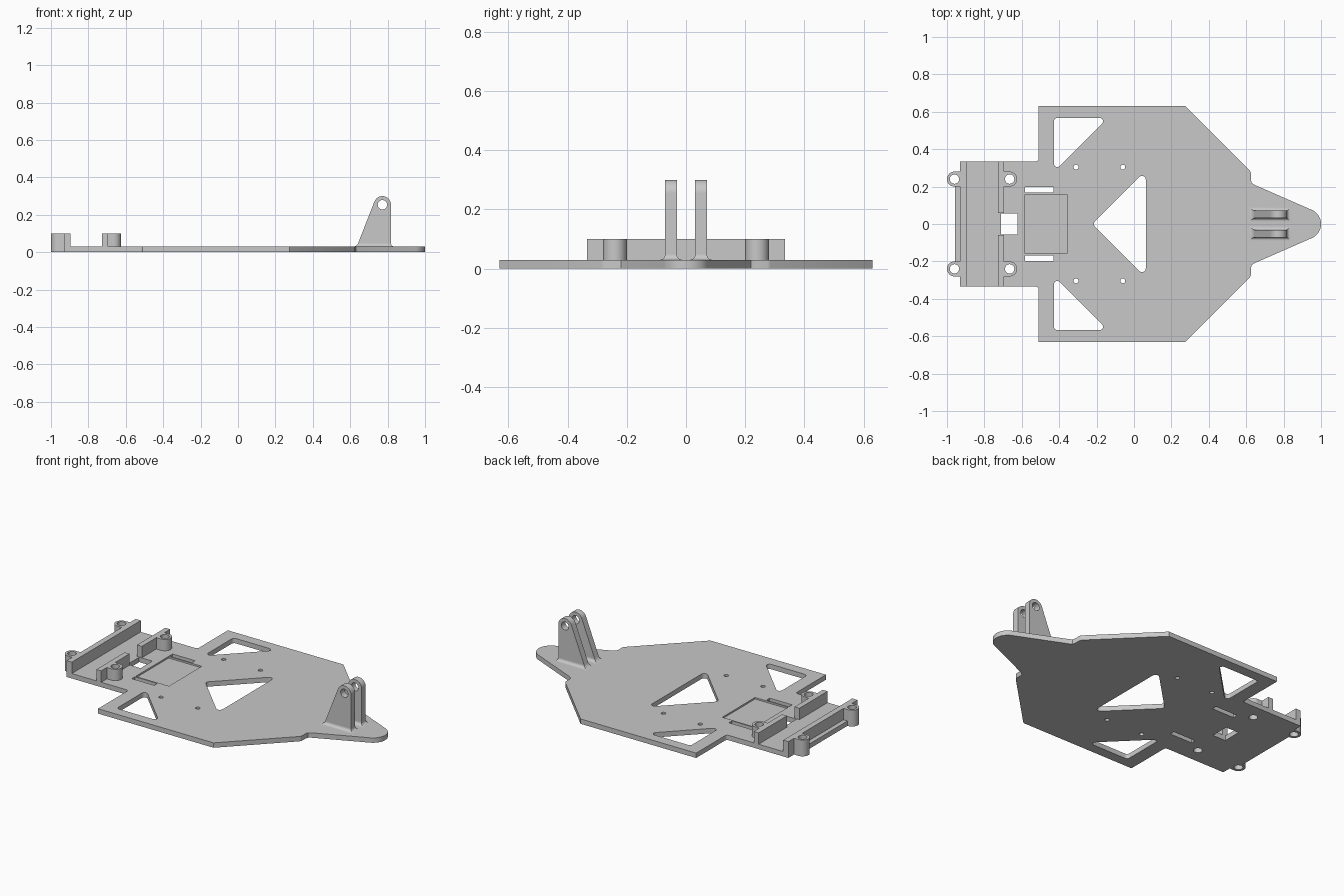
import bpy, bmesh
from math import sin, cos, pi, atan2, asin, hypot
from mathutils import Vector

cube = bpy.data.objects.get("Cube")
if cube:
    bpy.data.objects.remove(cube, do_unlink=True)

grey = bpy.data.materials.new("light grey")
grey.use_nodes = True
colour = (0.58, 0.58, 0.58, 1)
grey.diffuse_color = colour
grey.node_tree.nodes["Principled BSDF"].inputs["Base Color"].default_value = colour

T, WALL = 0.03, 0.1      # plate thickness, wall top


def arc(cx, cy, r, a0, a1, n=12):
    return [(cx + r * cos(a0 + (a1 - a0) * i / n),
             cy + r * sin(a0 + (a1 - a0) * i / n)) for i in range(n + 1)]


def circle(cx, cy, r, n=32):
    return arc(cx, cy, r, 0, 2 * pi, n)[:-1]


def rect(x0, x1, y0, y1):
    return [(x0, y0), (x1, y0), (x1, y1), (x0, y1)]


def flip(points):
    return [(x, -y) for x, y in reversed(points)]


def rounded(points, r, n=6):
    """Round every corner of a polygon with tangent curves of radius r."""
    out = []
    for i, p in enumerate(points):
        p = Vector(p)
        a = (Vector(points[i - 1]) - p).normalized()
        b = (Vector(points[(i + 1) % len(points)]) - p).normalized()
        half = a.angle(b) / 2
        mid = (a + b).normalized()
        centre = p + mid * (r / sin(half))
        start = p + a * (r * cos(half) / sin(half)) - centre
        end = p + b * (r * cos(half) / sin(half)) - centre
        a0 = atan2(start.y, start.x)
        sweep = (atan2(end.y, end.x) - a0 + pi) % (2 * pi) - pi
        out += arc(centre.x, centre.y, r, a0, a0 + sweep, n)
    return out


def add_prism(bm, points, lo, hi, upright=False):
    """Extrude an xy profile along z, or an xz profile along y."""
    def place(p, h):
        return (p[0], h, p[1]) if upright else (p[0], p[1], h)
    low = [bm.verts.new(place(p, lo)) for p in points]
    high = [bm.verts.new(place(p, hi)) for p in points]
    bm.faces.new(low[::-1])
    bm.faces.new(high)
    for i in range(len(points)):
        bm.faces.new((low[i - 1], low[i], high[i], high[i - 1]))


def finish(name, bm):
    bmesh.ops.recalc_face_normals(bm, faces=bm.faces)
    mesh = bpy.data.meshes.new(name)
    bm.to_mesh(mesh)
    bm.free()
    mesh.materials.append(grey)
    ob = bpy.data.objects.new(name, mesh)
    bpy.context.collection.objects.link(ob)
    return ob


def make(name, prisms):
    bm = bmesh.new()
    for p in prisms:
        add_prism(bm, *p)
    return finish(name, bm)


def cut(ob, prisms):
    cutter = make("cutter", prisms)
    cutter.hide_render = True
    mod = ob.modifiers.new("cut", 'BOOLEAN')
    mod.operation, mod.solver, mod.object = 'DIFFERENCE', 'EXACT', cutter
    bpy.context.view_layer.objects.active = ob
    bpy.ops.object.modifier_apply(modifier=mod.name)
    bpy.data.objects.remove(cutter, do_unlink=True)


def smooth(ob):
    bpy.ops.object.select_all(action='DESELECT')
    ob.select_set(True)
    bpy.context.view_layer.objects.active = ob
    bpy.ops.object.shade_smooth_by_angle(angle=0.5)


# Chassis plate: half outline from the rear ledge to the nose, then mirrored
half = [(-0.957, 0.2), (-0.93, 0.2), (-0.93, 0.335)]
half += arc(-0.525, 0.35, 0.015, -pi / 2, 0, 5)
half += [(-0.51, 0.63), (0.275, 0.63), (0.62, 0.285), (0.625, 0.275)]
half += [(0.625, 0.235), (0.63, 0.219), (0.645, 0.209)]
half += arc(0.918, 0, 0.082, 1.157, 0, 10)
plate = make("chassis_plate", [(half + flip(half)[1:], 0, T)])

# Openings through the plate, and the shallow tray
side_window = rounded([(-0.428, 0.567), (-0.428, 0.279), (-0.14, 0.567)], 0.018)
centre_window = rounded([(-0.223, 0), (0.063, -0.286), (0.063, 0.286)], 0.02)
slot = rect(-0.583, -0.43, 0.168, 0.198)
openings = [side_window, slot, circle(-0.31, 0.304, 0.013),
            circle(-0.06, 0.304, 0.013), circle(-0.665, 0.24, 0.025)]
openings += [flip(p) for p in openings]
openings += [centre_window, rect(-0.711, -0.622, -0.057, 0.057)]
cut(plate, [(p, -0.1, 0.2) for p in openings])
cut(plate, [(rect(-0.583, -0.358, -0.159, 0.159), T - 0.01, 0.2)])
smooth(plate)

# Tray walls
make("rear_wall", [(rect(-0.93, -0.895, -0.335, 0.335), T, WALL)])
for side, s in (("left", 1), ("right", -1)):
    y0, y1 = sorted((s * 0.06, s * 0.335))
    make(side + "_front_wall", [(rect(-0.728, -0.695, y0, y1), T, WALL)])

    # Screw bosses with rounded ends, drilled through
    y = s * 0.24
    rear = arc(-0.96, y, 0.04, pi / 2, 3 * pi / 2, 16) + [(-0.93, y - 0.04), (-0.93, y + 0.04)]
    front = arc(-0.665, y, 0.04, -pi / 2, pi / 2, 16) + [(-0.695, y + 0.04), (-0.695, y - 0.04)]
    for name, shape, x, z0 in (("rear", rear, -0.96, 0), ("front", front, -0.665, T)):
        boss = make(side + "_" + name + "_boss", [(shape, z0, WALL)])
        cut(boss, [(circle(x, y, 0.025), -0.1, 0.2)])
        smooth(boss)

# Pivot lugs: profile tangent to the rounded eye
CX, CZ, R, BX = 0.772, 0.254, 0.046, 0.635
dx, dz = CX - BX, CZ - T
lean = atan2(dz, dx) + asin(R / hypot(dx, dz))
profile = [(BX, T), (CX + R, T)] + arc(CX, CZ, R, 0, lean + pi / 2, 24)


def add_skirt(name, y0, y1, r=0.018, n=6):
    """Concave fillet where a lug meets the plate."""
    bm = bmesh.new()
    rings = []
    for i in range(n + 1):
        a = pi / 2 * i / n
        z, d = r * (1 - cos(a)), r * (1 - sin(a))
        x0 = BX + z * cos(lean) / sin(lean) - d
        rings.append([bm.verts.new((px, py, T + z)) for px, py in
                      rect(x0, CX + R + d, y0 - d, y1 + d)])
    for a, b in zip(rings, rings[1:]):
        for k in range(4):
            bm.faces.new((a[k - 1], a[k], b[k], b[k - 1]))
    bm.faces.new(rings[0])
    bm.faces.new(rings[-1])
    smooth(finish(name, bm))


for side, y0, y1 in (("left", 0.031, 0.071), ("right", -0.071, -0.031)):
    lug = make(side + "_pivot_lug", [(profile, y0, y1, True)])
    cut(lug, [(circle(CX, CZ, 0.025), y0 - 0.1, y1 + 0.1, True)])
    smooth(lug)
    add_skirt(side + "_lug_fillet", y0, y1)
